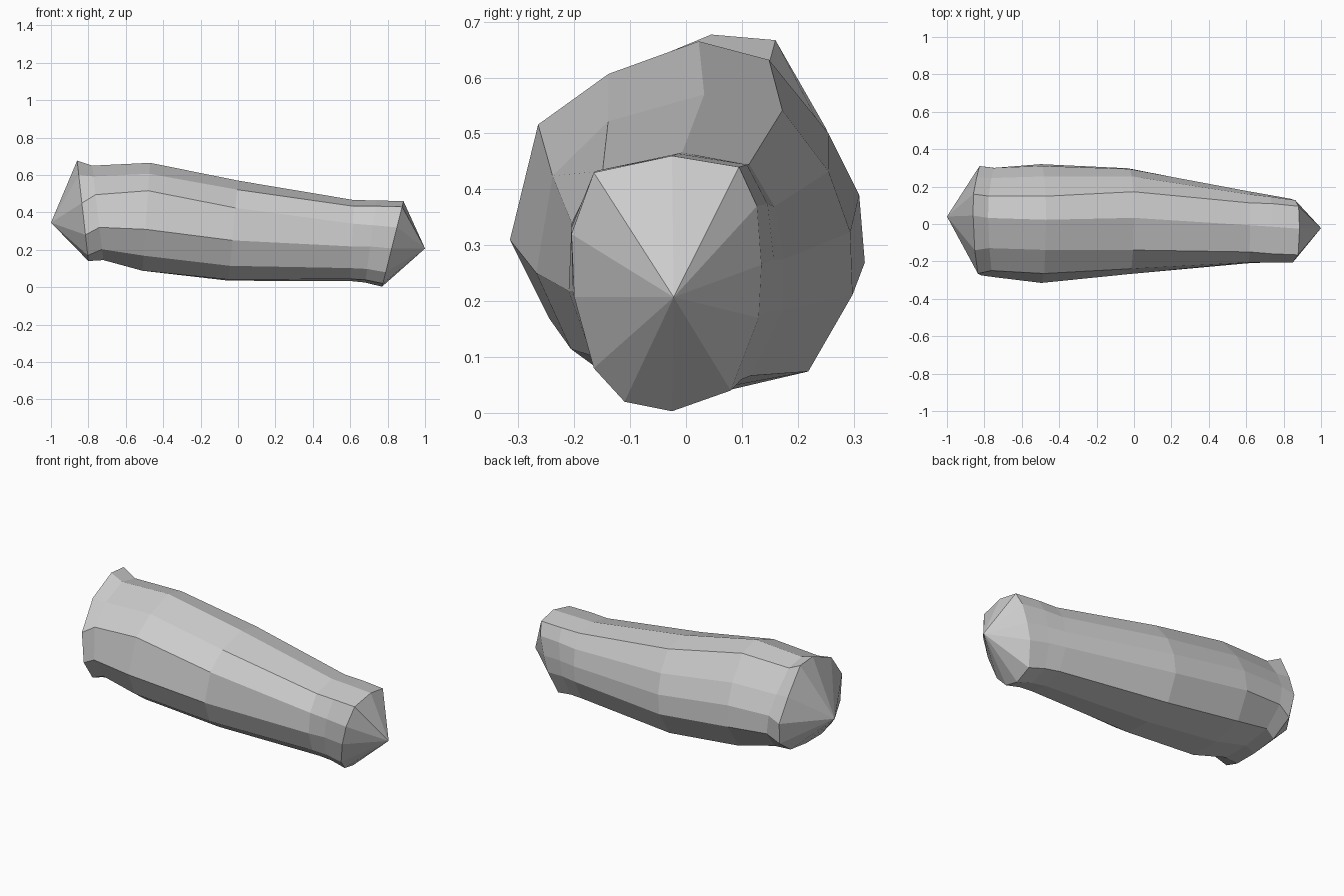
import bpy, bmesh

if "Cube" in bpy.data.objects:
    bpy.data.objects.remove(bpy.data.objects["Cube"])

# Cross-sections (y, z), from the top round towards the back
BUTT = [(.045, .677), (.16, .667), (.25, .51), (.31, .37), (.285, .24), (.17, .16),
        (.02, .14), (-.12, .14), (-.21, .17), (-.275, .28), (-.265, .45), (-.14, .60)]
BELLY = [(.02, .663), (.145, .63), (.25, .5), (.305, .39), (.315, .27), (.23, .13),
         (.05, .09), (-.13, .09), (-.245, .17), (-.315, .31), (-.265, .515), (-.14, .605)]
NOSE = [(-.025, .46), (.095, .44), (.127, .37), (.135, .265), (.13, .17), (.08, .04),
        (-.025, .003), (-.11, .02), (-.165, .08), (-.2, .207), (-.205, .32), (-.165, .43)]

# Stations: section a, section b, blend, x at top, x at bottom, y range, z range
STATIONS = [
    (BUTT, BUTT, 0, -.86, -.80, (-.275, .31), (.14, .677)),
    (BUTT, BELLY, .7, -.78, -.72, (-.285, .30), (.145, .65)),
    (BELLY, BELLY, 0, -.47, -.51, (-.315, .32), (.088, .665)),
    (BELLY, NOSE, .3, .0, -.05, (-.268, .298), (.035, .57)),
    (BELLY, NOSE, .7, .62, .60, (-.21, .175), (.033, .466)),
    (BELLY, NOSE, .9, .74, .68, (-.205, .157), (.025, .464)),
    (NOSE, NOSE, 0, .885, .77, (-.205, .135), (.003, .46)),
]


def normalise(section):
    ys, zs = zip(*section)
    return [((y - min(ys)) / (max(ys) - min(ys)), (z - min(zs)) / (max(zs) - min(zs)))
            for y, z in section]


def ring(bm, a, b, t, x_top, x_bot, yr, zr):
    mixed = [(p[0] + (q[0] - p[0]) * t, p[1] + (q[1] - p[1]) * t)
             for p, q in zip(normalise(a), normalise(b))]
    return [bm.verts.new((x_bot + (x_top - x_bot) * v,
                          yr[0] + (yr[1] - yr[0]) * u,
                          zr[0] + (zr[1] - zr[0]) * v))
            for u, v in normalise(mixed)]


# Tapered log body
bm = bmesh.new()
rings = [ring(bm, *s) for s in STATIONS]
n = len(BUTT)
for r0, r1 in zip(rings, rings[1:]):
    for i in range(n):
        j = (i + 1) % n
        bm.faces.new((r0[i], r0[j], r1[j], r1[i]))

# Pointed ends
for r, tip in ((rings[0], (-1, .04, .345)), (rings[-1], (1, -.022, .207))):
    apex = bm.verts.new(tip)
    for i in range(n):
        bm.faces.new((r[i], r[(i + 1) % n], apex))

bmesh.ops.recalc_face_normals(bm, faces=bm.faces)
mesh = bpy.data.meshes.new("log")
bm.to_mesh(mesh)
bm.free()
bpy.context.collection.objects.link(bpy.data.objects.new("log", mesh))
